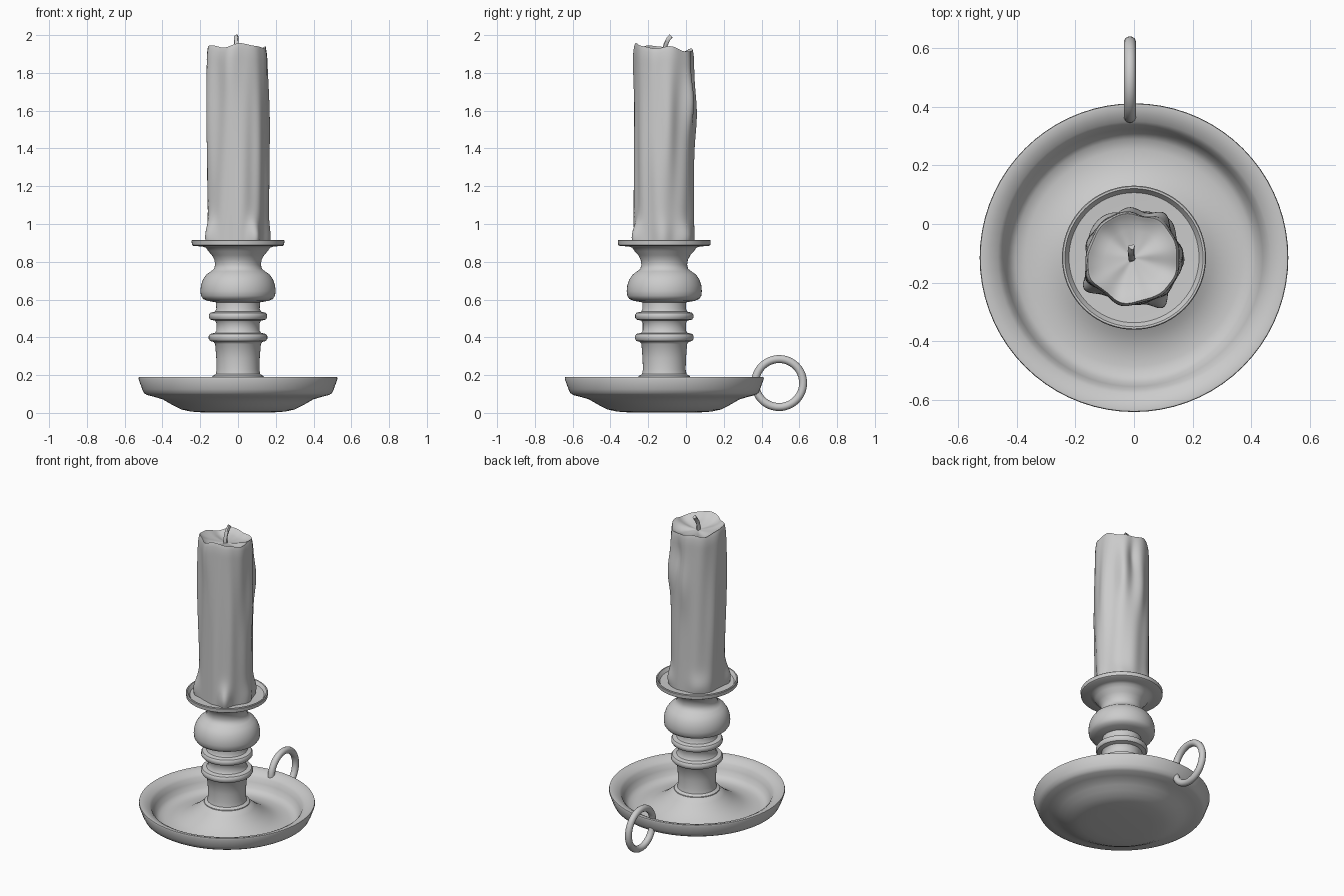
import bpy, bmesh, math
from math import sin, cos, pi, radians, exp
from mathutils import Vector

CY = -0.115  # axis of the holder


def make(name, bm, angle=40):
    bmesh.ops.recalc_face_normals(bm, faces=bm.faces)
    me = bpy.data.meshes.new(name)
    bm.to_mesh(me)
    bm.free()
    ob = bpy.data.objects.new(name, me)
    bpy.context.collection.objects.link(ob)
    bpy.ops.object.select_all(action='DESELECT')
    ob.select_set(True)
    bpy.context.view_layer.objects.active = ob
    bpy.ops.object.shade_smooth_by_angle(angle=radians(angle))
    return ob


def skin(bm, rings, closed=False):
    """Bridge successive vertex rings with quads."""
    n = len(rings[0])
    pairs = list(zip(rings, rings[1:])) + ([(rings[-1], rings[0])] if closed else [])
    for a, b in pairs:
        for i in range(n):
            j = (i + 1) % n
            bm.faces.new((a[i], a[j], b[j], b[i]))


def lathe(name, profile, n=72):
    bm = bmesh.new()
    rings = [[bm.verts.new((r * cos(2 * pi * i / n), CY + r * sin(2 * pi * i / n), z))
              for i in range(n)] for r, z in profile]
    skin(bm, rings)
    bm.faces.new(rings[0])
    bm.faces.new(rings[-1])
    return make(name, bm)


# Saucer: domed underside, flared rim, floor rising to the stem
lathe("saucer", [
    (0.18, 0.002), (0.25, 0.007), (0.30, 0.018), (0.34, 0.038), (0.375, 0.058),
    (0.40, 0.072), (0.44, 0.084), (0.48, 0.094), (0.497, 0.104), (0.507, 0.125),
    (0.527, 0.180), (0.525, 0.189), (0.517, 0.190), (0.49, 0.182), (0.465, 0.168),
    (0.452, 0.155), (0.44, 0.125), (0.425, 0.092), (0.405, 0.075), (0.37, 0.068),
    (0.32, 0.072), (0.27, 0.087), (0.21, 0.125), (0.165, 0.163), (0.135, 0.192),
    (0.10, 0.20)])

# Turned stem with two collars, a bulb and the drip pan
lathe("stem", [
    (0.138, 0.185), (0.136, 0.195), (0.118, 0.205), (0.113, 0.23), (0.115, 0.29),
    (0.121, 0.365), (0.13, 0.376), (0.148, 0.381), (0.155, 0.392), (0.155, 0.408),
    (0.148, 0.418), (0.122, 0.424), (0.114, 0.436), (0.114, 0.475), (0.122, 0.488),
    (0.147, 0.494), (0.154, 0.504), (0.154, 0.520), (0.147, 0.530), (0.122, 0.536),
    (0.115, 0.55), (0.116, 0.585), (0.16, 0.593), (0.185, 0.603), (0.196, 0.62),
    (0.199, 0.645), (0.196, 0.675), (0.186, 0.705), (0.168, 0.732), (0.143, 0.75),
    (0.127, 0.762), (0.121, 0.785), (0.125, 0.81), (0.138, 0.835), (0.158, 0.857),
    (0.17, 0.875), (0.19, 0.881), (0.236, 0.884), (0.244, 0.889), (0.246, 0.912),
    (0.243, 0.916), (0.236, 0.916), (0.232, 0.910), (0.222, 0.896), (0.15, 0.892)])

# Finger ring through the rim
bm = bmesh.new()
rings = []
for i in range(48):
    a = 2 * pi * i / 48
    ring = []
    for k in range(14):
        b = 2 * pi * k / 14
        r = 0.127 + 0.021 * cos(b)
        ring.append(bm.verts.new((-0.014 + 0.021 * sin(b), 0.493 + r * cos(a), 0.158 + r * sin(a))))
    rings.append(ring)
skin(bm, rings, closed=True)
make("finger_ring", bm)

# Wax drips: angle, height, amplitude, angular width (degrees), vertical spread
DRIPS = [
    (213, 0.93, 0.040, 12, 0.09), (301, 0.93, 0.040, 11, 0.08),
    (46, 0.93, 0.025, 18, 0.07), (130, 0.93, 0.018, 22, 0.07), (0, 0.93, 0.012, 15, 0.08),
    (205, 1.70, 0.018, 13, 0.45), (312, 1.45, 0.016, 12, 0.45),
    (8, 1.55, 0.014, 14, 0.30), (55, 1.65, 0.024, 13, 0.14),
    (95, 1.58, 0.016, 15, 0.16), (160, 1.40, 0.012, 15, 0.35),
    (75, 1.78, -0.016, 12, 0.10), (250, 1.85, 0.008, 16, 0.15), (345, 1.25, 0.010, 14, 0.25)]


def wax_radius(a, z):
    r = 0.158 + 0.003 * sin(5 * a + 2 * z) + 0.002 * sin(9 * a - 4 * z)
    for d, h, amp, w, s in DRIPS:
        da = (math.degrees(a) - d + 180) % 360 - 180
        r += amp * exp(-(da / w) ** 2 - ((z - h) / s) ** 2)
    return r


def rim_height(a):
    return 1.927 - 0.016 * sin(a) + 0.009 * sin(4 * a + 0.6) + 0.004 * sin(7 * a)


# Candle: dripping side wall, rounded rim, hollowed top
bm = bmesh.new()
N, M = 120, 50
rings = []
for j in range(M + 1):
    t = j / M
    ring = []
    for i in range(N):
        a = 2 * pi * i / N
        z = 0.885 + t * (rim_height(a) - 0.885)
        r = wax_radius(a, z) - 0.006 * max(0, (t - 0.94) / 0.06) ** 2
        ring.append(bm.verts.new((r * cos(a) - 0.003, CY + r * sin(a), z)))
    rings.append(ring)
for f, drop in ((0.95, -0.005), (0.90, 0.0), (0.80, 0.012), (0.6, 0.022), (0.35, 0.029), (0.08, 0.032)):
    ring = []
    for i in range(N):
        a = 2 * pi * i / N
        h = rim_height(a)
        r = f * wax_radius(a, h)
        z = 1.93 + (h - 1.93) * f - drop
        ring.append(bm.verts.new((r * cos(a) - 0.003, CY + r * sin(a), z)))
    rings.append(ring)
skin(bm, rings)
bm.faces.new(rings[0])
bm.faces.new(rings[-1])
make("candle", bm, 50)

# Bent wick, a slightly twisted cord
path = [(-0.119, 1.88), (-0.117, 1.925), (-0.107, 1.955), (-0.093, 1.98), (-0.078, 1.995)]
bm = bmesh.new()
rings = []
for k, (y, z) in enumerate(path):
    p, q = path[max(k - 1, 0)], path[min(k + 1, len(path) - 1)]
    t = Vector((0, q[0] - p[0], q[1] - p[1])).normalized()
    side = Vector((1, 0, 0))
    up = t.cross(side)
    ring = []
    for i in range(12):
        a = 2 * pi * i / 12
        r = 0.011 + 0.0025 * cos(3 * a + k)
        ring.append(bm.verts.new(Vector((-0.008, y, z)) + r * (cos(a) * side + sin(a) * up)))
    rings.append(ring)
skin(bm, rings)
bm.faces.new(rings[0])
bm.faces.new(rings[-1])
make("wick", bm)
